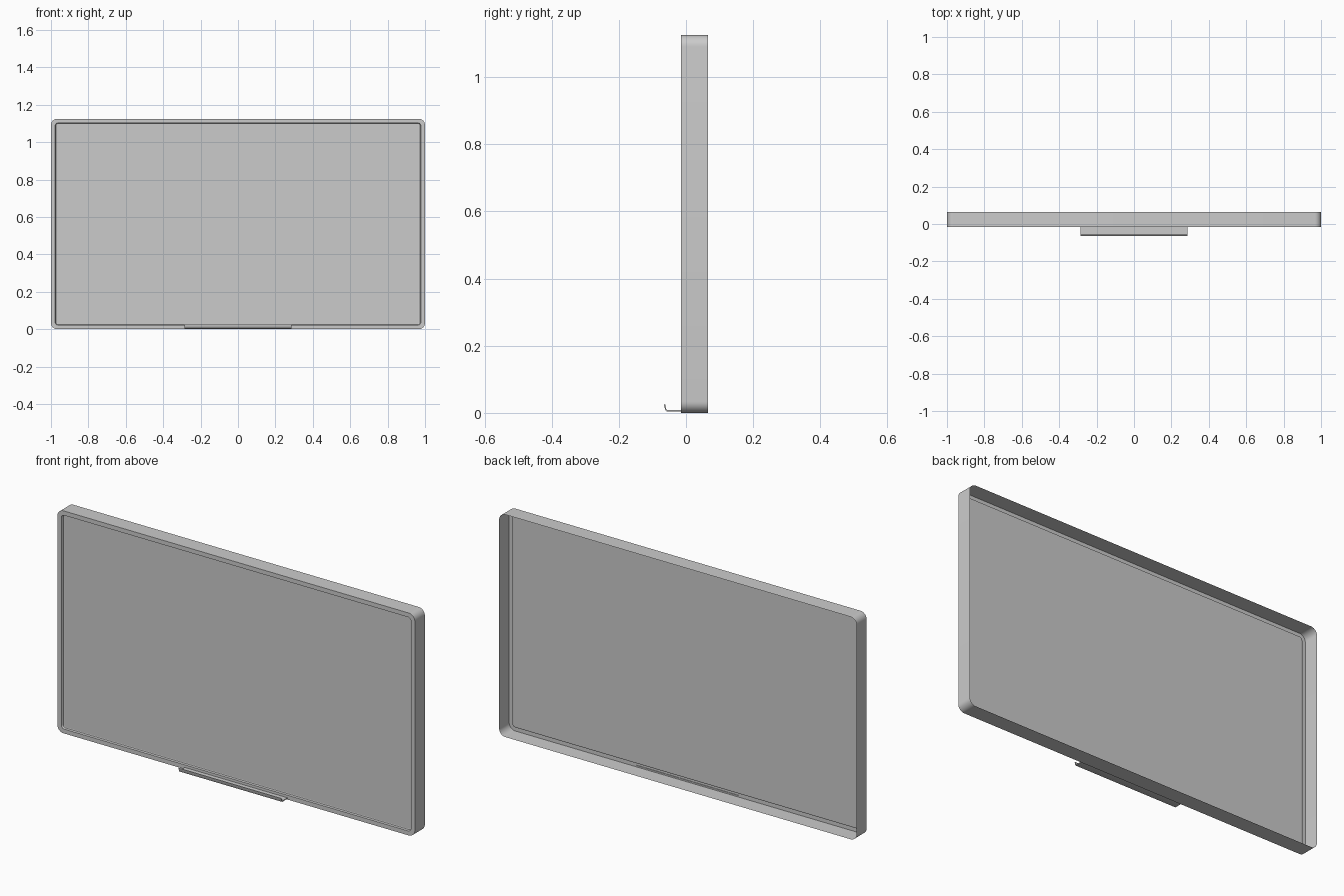
import bpy, bmesh, math

if "Cube" in bpy.data.objects:
    bpy.data.objects.remove(bpy.data.objects["Cube"])

W, H = 2.0, 1.125          # board width and height
FRONT, BACK = -0.015, 0.065


def finish(bm, name):
    bmesh.ops.recalc_face_normals(bm, faces=bm.faces[:])
    me = bpy.data.meshes.new(name)
    bm.to_mesh(me)
    bm.free()
    ob = bpy.data.objects.new(name, me)
    bpy.context.collection.objects.link(ob)
    bpy.ops.object.select_all(action='DESELECT')
    bpy.context.view_layer.objects.active = ob
    ob.select_set(True)
    bpy.ops.object.shade_smooth_by_angle(angle=math.radians(30))
    return ob


def rounded_loop(bm, inset_x, inset_z, y, r, seg=8):
    hx, hz = W / 2 - inset_x - r, H / 2 - inset_z - r
    verts = []
    for i, (sx, sz) in enumerate([(1, 1), (-1, 1), (-1, -1), (1, -1)]):
        for k in range(seg + 1):
            a = math.pi / 2 * (i + k / seg)
            verts.append(bm.verts.new((sx * hx + r * math.cos(a), y,
                                       H / 2 + sz * hz + r * math.sin(a))))
    return verts


def bridge(bm, a, b):
    n = len(a)
    for i in range(n):
        bm.faces.new((a[i], a[(i + 1) % n], b[(i + 1) % n], b[i]))


# Frame: open-backed outer wall, front rim and bevelled recess
bm = bmesh.new()
loops = [rounded_loop(bm, *p) for p in (
    (0, 0, BACK, 0.034),
    (0, 0, FRONT, 0.034),
    (0.022, 0.022, FRONT, 0.016),
    (0.026, 0.024, -0.005, 0.014),
    (0.034, 0.028, -0.004, 0.008))]
for a, b in zip(loops, loops[1:]):
    bridge(bm, a, b)
finish(bm, "frame")

# Writing surface inside the recess
bm = bmesh.new()
bm.faces.new(rounded_loop(bm, 0.034, 0.028, -0.004, 0.008))
finish(bm, "board_panel")

# Pen tray: thin shelf with an upturned lip, extruded along x
profile = [(-0.012, 0.004), (-0.056, 0.004), (-0.060, 0.006), (-0.0625, 0.010),
           (-0.0635, 0.016), (-0.065, 0.020), (-0.065, 0.024), (-0.0635, 0.026),
           (-0.061, 0.024), (-0.060, 0.017), (-0.059, 0.012), (-0.056, 0.009),
           (-0.012, 0.009)]
bm = bmesh.new()
left, right = [[bm.verts.new((x, y, z)) for y, z in profile] for x in (-0.287, 0.287)]
bridge(bm, left, right)
bm.faces.new(left)
bm.faces.new(right)
finish(bm, "pen_tray")
